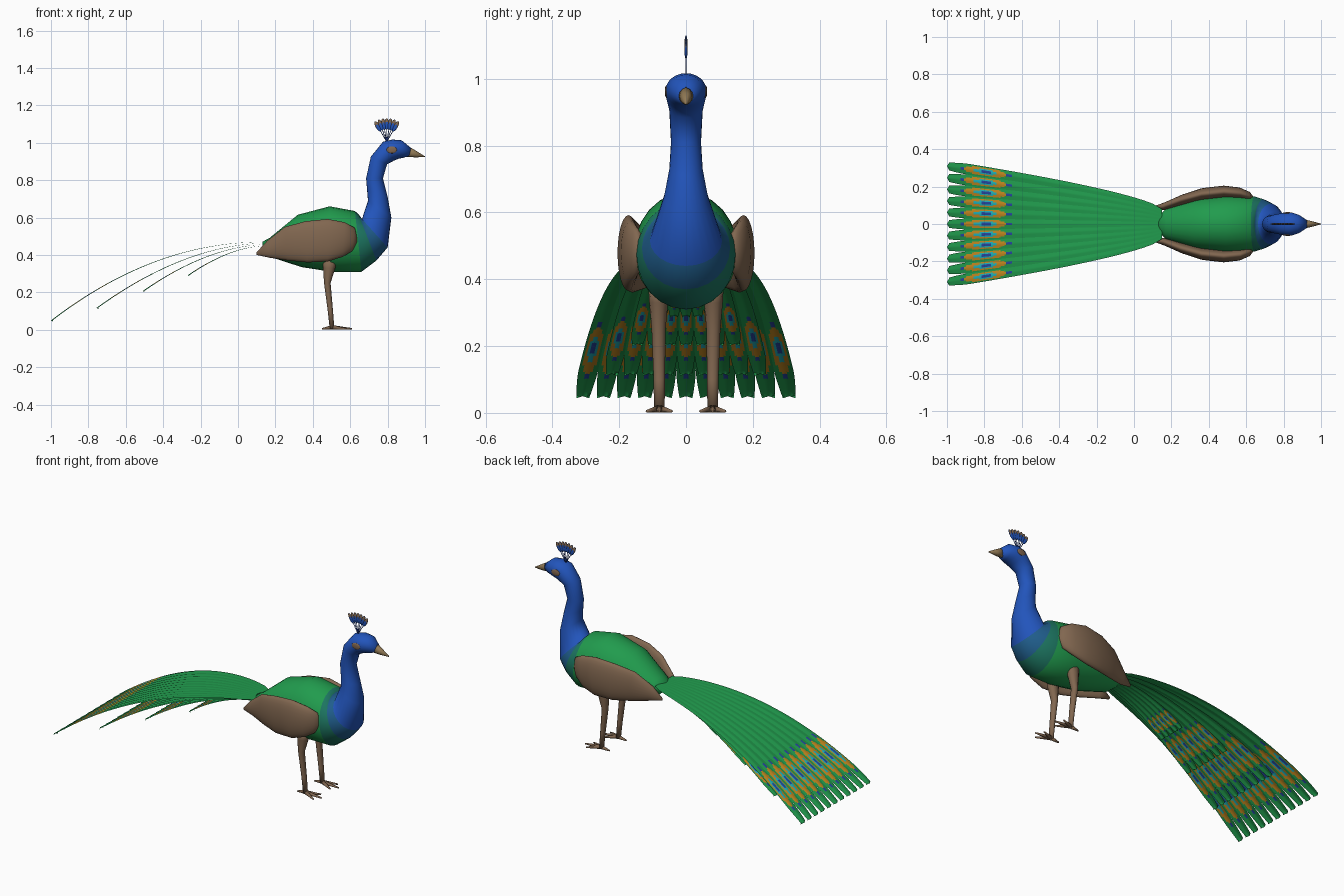
import bpy, bmesh, math
from mathutils import Vector, Matrix

if "Cube" in bpy.data.objects:
    bpy.data.objects.remove(bpy.data.objects["Cube"])


def mat(name, r, g, b):
    m = bpy.data.materials.new(name)
    m.diffuse_color = (r, g, b, 1)
    m.use_nodes = True
    m.node_tree.nodes["Principled BSDF"].inputs["Base Color"].default_value = m.diffuse_color
    return m


GREEN = mat("feather green", .015, .33, .075)
BLUE = mat("neck blue", .016, .09, .5)
TEAL = mat("breast teal green", .012, .18, .12)
TEALBLUE = mat("breast teal blue", .014, .11, .26)
BROWN = mat("wing brown", .22, .135, .08)
HORN = mat("beak horn", .28, .19, .09)
ORANGE = mat("eyespot orange", .55, .25, .015)
CYAN = mat("eyespot cyan", .015, .45, .5)
NAVY = mat("eyespot blue", .02, .06, .36)


def finish(name, bm, mats, normals=True):
    if normals:
        bmesh.ops.recalc_face_normals(bm, faces=bm.faces)
    for f in bm.faces:
        f.smooth = True
    me = bpy.data.meshes.new(name)
    bm.to_mesh(me)
    bm.free()
    for m in mats:
        me.materials.append(m)
    ob = bpy.data.objects.new(name, me)
    bpy.context.collection.objects.link(ob)
    return ob


def loft(name, rings, mats, bands=None, sides=24, flip=1):
    """Rings: (top x, top z, bottom x, bottom z, centre y, half width)."""
    bm = bmesh.new()
    loops = []
    for tx, tz, bx, bz, y, w in rings:
        c = Vector(((tx + bx) / 2, y * flip, (tz + bz) / 2))
        h = Vector(((tx - bx) / 2, 0, (tz - bz) / 2))
        loops.append([bm.verts.new(c + h * math.cos(a) + Vector((0, w * math.sin(a), 0)))
                      for a in (2 * math.pi * i / sides for i in range(sides))])
    for k in range(len(loops) - 1):
        for i in range(sides):
            j = (i + 1) % sides
            f = bm.faces.new((loops[k][i], loops[k][j], loops[k + 1][j], loops[k + 1][i]))
            f.material_index = bands[k] if bands else 0
    bm.faces.new(loops[0])
    bm.faces.new(loops[-1]).material_index = bands[-1] if bands else 0
    return finish(name, bm, mats)


def spike(bm, a, b, r1, r2, sides=8):
    """Tapered rod from a to b."""
    a, b = Vector(a), Vector(b)
    d = b - a
    rot = d.to_track_quat('Z', 'Y').to_matrix().to_4x4()
    bmesh.ops.create_cone(bm, cap_ends=True, segments=sides, radius1=r1, radius2=r2,
                          depth=d.length, matrix=Matrix.Translation((a + b) / 2) @ rot)


# Body, neck and head in one skin
loft("body_neck_head", [
    (.13, .47, .13, .42, 0, .04),
    (.17, .492, .17, .39, 0, .08),
    (.32, .615, .34, .335, 0, .13),
    (.49, .66, .50, .31, 0, .155),
    (.625, .635, .66, .31, 0, .148),
    (.645, .617, .74, .37, 0, .132),
    (.663, .592, .80, .44, 0, .108),
    (.695, .69, .82, .60, 0, .066),
    (.69, .75, .80, .71, 0, .05),
    (.685, .81, .775, .81, 0, .045),
    (.71, .925, .797, .885, 0, .05),
    (.775, 1.005, .835, .905, 0, .061),
    (.825, 1.017, .86, .915, 0, .061),
    (.875, 1.013, .885, .92, 0, .05),
    (.925, .972, .915, .928, 0, .024),
], [GREEN, TEAL, TEALBLUE, BLUE], [0, 0, 0, 0, 1, 2] + [3] * 8)

# Beak
loft("beak", [(.905, .985, .90, .925, 0, .025), (.95, .958, .945, .922, 0, .016),
              (1.0, .927, .998, .923, 0, .002)], [HORN], sides=12)

for side, label in ((1, "left"), (-1, "right")):
    # Folded wings
    loft("wing_" + label, [
        (.10, .415, .10, .40, .085, .008),
        (.155, .475, .17, .385, .095, .02),
        (.25, .55, .27, .37, .13, .028),
        (.36, .58, .37, .36, .16, .032),
        (.48, .592, .48, .365, .172, .033),
        (.57, .575, .56, .39, .165, .03),
        (.625, .545, .61, .42, .147, .025),
        (.637, .49, .637, .465, .138, .01),
    ], [BROWN], flip=side)
    # Legs
    loft("leg_" + label, [
        (.53, .38, .45, .38, .08, .033), (.52, .33, .455, .33, .082, .028),
        (.495, .25, .46, .25, .082, .021), (.508, .10, .48, .10, .08, .017),
        (.515, .008, .49, .008, .08, .016)], [BROWN], sides=12, flip=side)
    # Toes
    bm = bmesh.new()
    for x, y in ((.61, .08), (.58, .117), (.58, .043), (.45, .08)):
        spike(bm, (.503, .08 * side, .013), (x, y * side, .005), .012, .004)
    finish("toes_" + label, bm, [BROWN])
    # Face patch around the eye
    bm = bmesh.new()
    bmesh.ops.create_uvsphere(bm, u_segments=16, v_segments=8, radius=1,
                              matrix=Matrix.Translation((.822, .0585 * side, .962))
                              @ Matrix.Diagonal((.028, .005, .019, 1)))
    finish("eye_patch_" + label, bm, [BROWN])

# Crest: a fan of thin quills with leaf-shaped tips
stems, tips = bmesh.new(), bmesh.new()
for i in range(7):
    a = math.radians(-30 + 10 * i)
    d = Vector((math.sin(a), 0, math.cos(a)))
    base = Vector((.795, 0, 1.005))
    spike(stems, base, base + d * .08, .002, .002, 6)
    m = Matrix.Translation(base + d * .095) @ Matrix.Rotation(a, 4, 'Y') @ Matrix.Diagonal((.012, .005, .031, 1))
    bmesh.ops.create_uvsphere(tips, u_segments=12, v_segments=10, radius=1, matrix=m)
tips.normal_update()
for f in tips.faces:
    r = (f.calc_center_median() - base).length
    f.material_index = 1 if r > .1 and abs(f.normal.y) > .8 else 0
finish("crest_quills", stems, [NAVY])
finish("crest_tips", tips, [BLUE, BROWN])


def eyespot(s, v):
    """Material slot for a point on a feather: s along it, v across it."""
    d = math.hypot((s - .82) / .1, v / .82)
    if d < .28:
        return 3
    if d < .56:
        return 2
    if d < 1:
        return 1
    return 3 if math.hypot((s - .82) / .122, v / .5) < 1 else 0


# Train: four tiers of feathers, the longest on top
# (feather count, tip x, tip z, droop power, half width at tip)
TIERS = [(11, -1.0, .05, 2.1, .34), (9, -.757, .117, 1.9, .25),
         (7, -.51, .207, 1.85, .17), (5, -.268, .292, 1.85, .09)]
ACROSS = 8
STEPS = [i / 16 * .68 for i in range(16)] + [.68 + .32 * i / 36 for i in range(37)]
for k, (n, tip_x, tip_z, power, half) in enumerate(TIERS):
    bm = bmesh.new()
    root_z = .47 - .007 * k
    for i in range(n):
        t = (2 * i + 1) / n - 1
        grid = []
        for s in STEPS:
            w0 = .08 - .012 * k
            w = w0 + (half - w0) * s ** .7
            x = .15 + (tip_x - .15) * s
            z = root_z + (tip_z - root_z) * s ** power
            # vanes part toward the tip
            narrow = 1 - .38 * max(0, (s - .9) / .1) ** 1.5
            row = []
            for j in range(ACROSS + 1):
                v = 2 * j / ACROSS - 1
                row.append(bm.verts.new((x + (.012 * abs(v) if s == 1 else 0),
                                         w * (t + v * narrow / n), z - .006 * abs(v) * s)))
            grid.append(row)
        for r in range(len(STEPS) - 1):
            for j in range(ACROSS):
                f = bm.faces.new((grid[r][j], grid[r][j + 1], grid[r + 1][j + 1], grid[r + 1][j]))
                f.normal_update()
                if f.normal.z < 0:
                    f.normal_flip()
                f.material_index = eyespot((STEPS[r] + STEPS[r + 1]) / 2, (2 * j + 1) / ACROSS - 1)
    finish("train_tier_%d" % (k + 1), bm, [GREEN, ORANGE, CYAN, NAVY], normals=False)
